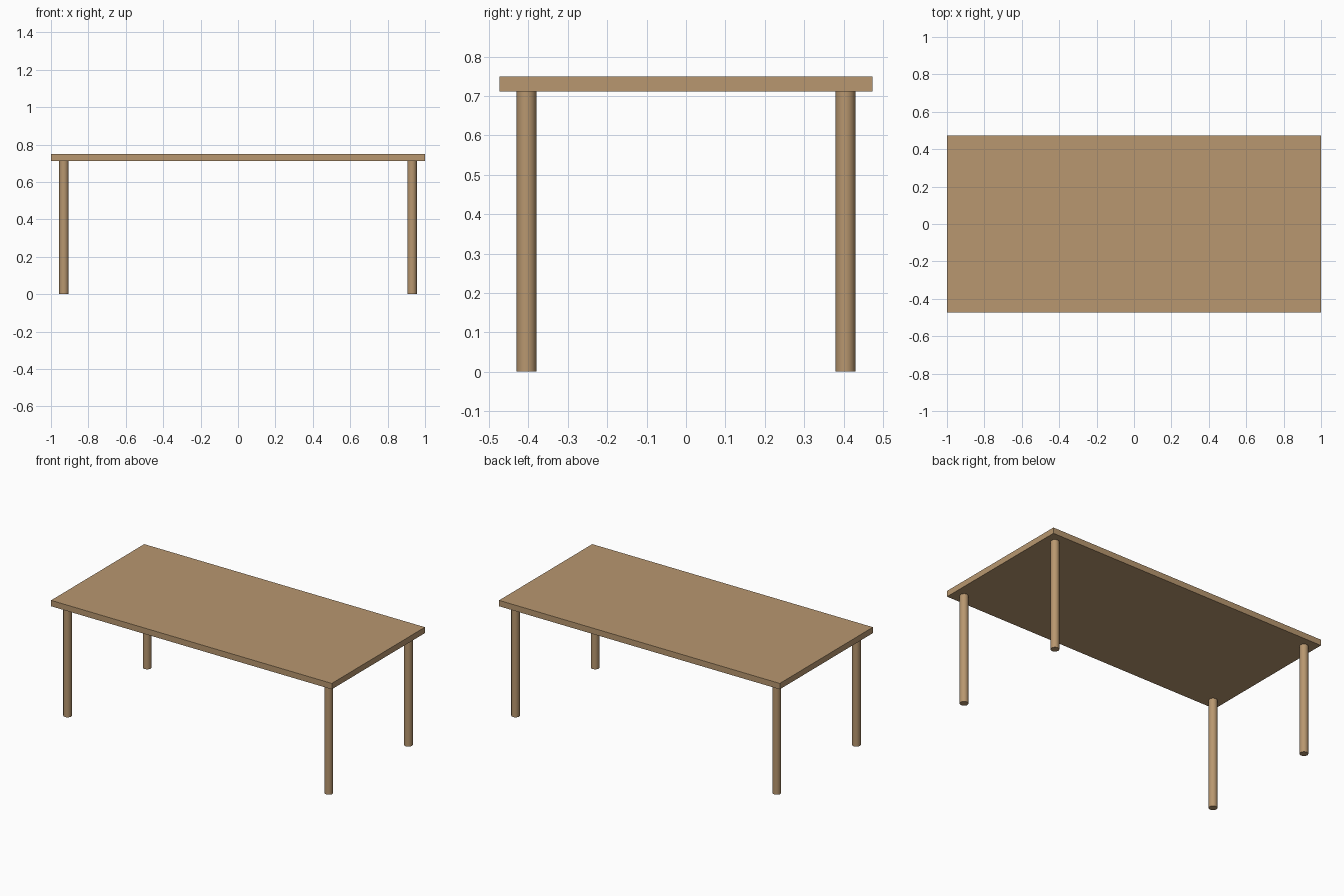
import bpy
import math

if "Cube" in bpy.data.objects:
    bpy.data.objects.remove(bpy.data.objects["Cube"])

wood = bpy.data.materials.new("wood")
wood.diffuse_color = (0.48, 0.31, 0.16, 1)
wood.use_nodes = True
wood.node_tree.nodes["Principled BSDF"].inputs["Base Color"].default_value = wood.diffuse_color

LENGTH, WIDTH, HEIGHT, THICK = 2.0, 0.948, 0.75, 0.038
LEG_R, LEG_X, LEG_Y = 0.025, 0.931, 0.405
leg_h = HEIGHT - THICK

# Table top slab
bpy.ops.mesh.primitive_cube_add(size=1, location=(0, 0, HEIGHT - THICK / 2))
top = bpy.context.object
top.name = "table_top"
top.scale = (LENGTH, WIDTH, THICK)
bpy.ops.object.transform_apply(location=False, rotation=False, scale=True)
top.data.materials.append(wood)

# Four round legs
for y_name, sy in (("front", -1), ("back", 1)):
    for x_name, sx in (("left", -1), ("right", 1)):
        bpy.ops.mesh.primitive_cylinder_add(
            vertices=32, radius=LEG_R, depth=leg_h,
            location=(sx * LEG_X, sy * LEG_Y, leg_h / 2))
        leg = bpy.context.object
        leg.name = f"{y_name}_{x_name}_leg"
        leg.data.materials.append(wood)
        bpy.ops.object.shade_smooth_by_angle(angle=math.radians(30))
